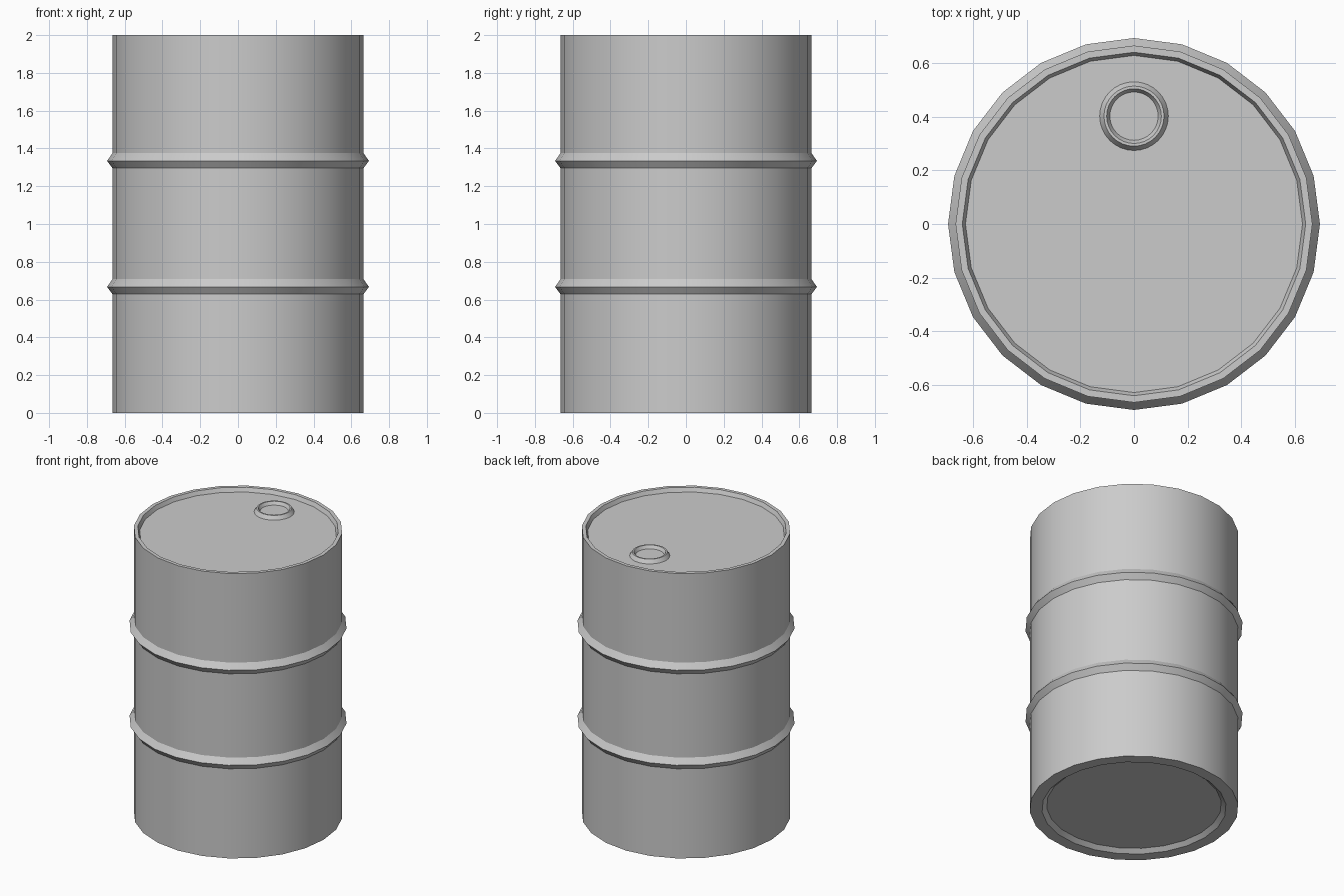
import bpy, bmesh, math

cube = bpy.data.objects.get("Cube")
if cube:
    bpy.data.objects.remove(cube, do_unlink=True)

GREY = (0.6, 0.6, 0.6, 1)
steel = bpy.data.materials.new("grey steel")
steel.diffuse_color = GREY
steel.use_nodes = True
steel.node_tree.nodes["Principled BSDF"].inputs["Base Color"].default_value = GREY


def lathe(name, profile, sides, location=(0, 0, 0)):
    """Revolve (radius, z) points around z; ends of the profile are capped."""
    bm = bmesh.new()
    rings = []
    for r, z in profile:
        rings.append([bm.verts.new((r * math.cos(a), r * math.sin(a), z))
                      for a in (2 * math.pi * i / sides for i in range(sides))])
    for low, high in zip(rings, rings[1:]):
        for i in range(sides):
            j = (i + 1) % sides
            bm.faces.new((low[i], low[j], high[j], high[i]))
    bm.faces.new(rings[0][::-1])
    bm.faces.new(rings[-1])
    mesh = bpy.data.meshes.new(name)
    bm.to_mesh(mesh)
    bm.free()
    mesh.materials.append(steel)
    obj = bpy.data.objects.new(name, mesh)
    obj.location = location
    bpy.context.collection.objects.link(obj)
    bpy.ops.object.select_all(action='DESELECT')
    obj.select_set(True)
    bpy.context.view_layer.objects.active = obj
    bpy.ops.object.shade_smooth_by_angle(angle=math.radians(25))
    return obj


R, RIDGE, LID = 0.665, 0.693, 1.972

# Barrel shell: recessed base, two pointed hoops, rolled rim, recessed lid
profile = [(0.557, 0.025), (0.587, 0), (R, 0)]
for z in (0.667, 1.334):
    profile += [(R, z - 0.038), (RIDGE, z), (R, z + 0.041)]
profile += [(R, 2), (0.64, 2), (0.628, LID)]
lathe("barrel", profile, 24)

# Raised bung ring with a sunken cap
lathe("bung", [(0.128, 0), (0.112, 0.026), (0.102, 0.026), (0.09, 0.004)],
      32, (0, 0.402, LID))
